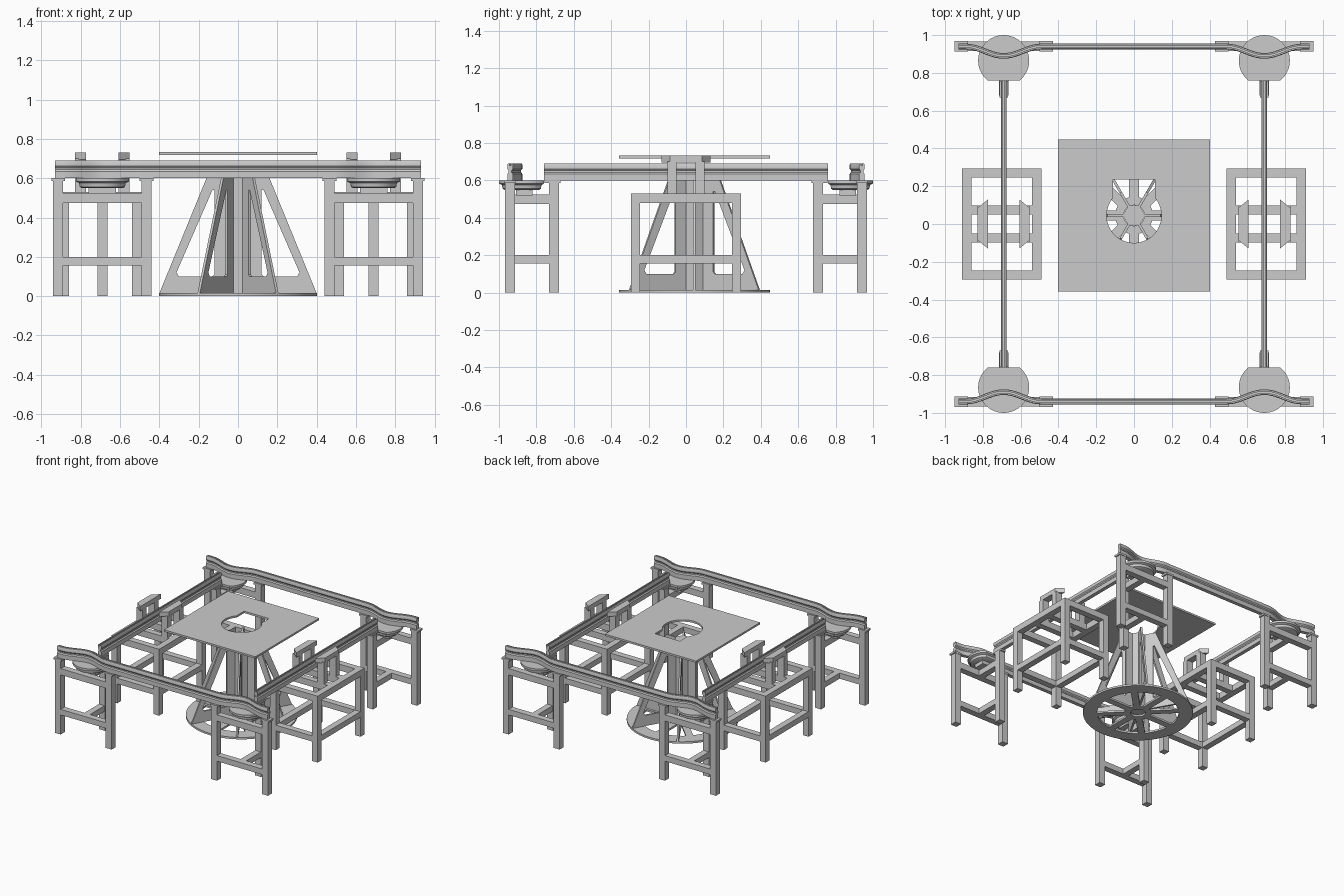
import bpy, bmesh, math
from math import sin, cos, pi, radians, asin
from mathutils import Matrix, Vector

if "Cube" in bpy.data.objects:
    bpy.data.objects.remove(bpy.data.objects["Cube"])

CY = 0.045     # y of the central pedestal
RX = 0.69      # x of the side rails


def add_mesh(name, bm, smooth=False):
    bmesh.ops.recalc_face_normals(bm, faces=bm.faces)
    me = bpy.data.meshes.new(name)
    bm.to_mesh(me)
    bm.free()
    ob = bpy.data.objects.new(name, me)
    bpy.context.collection.objects.link(ob)
    if smooth:
        bpy.ops.object.select_all(action='DESELECT')
        ob.select_set(True)
        bpy.context.view_layer.objects.active = ob
        bpy.ops.object.shade_smooth_by_angle(angle=radians(35))
    return ob


def boxes(name, items):
    """One object from boxes given as (x0, x1, y0, y1, z0, z1)."""
    bm = bmesh.new()
    for x0, x1, y0, y1, z0, z1 in items:
        m = Matrix.Translation(((x0 + x1) / 2, (y0 + y1) / 2, (z0 + z1) / 2))
        m = m @ Matrix.Diagonal((abs(x1 - x0), abs(y1 - y0), abs(z1 - z0), 1))
        bmesh.ops.create_cube(bm, size=1, matrix=m)
    return add_mesh(name, bm)


def sheet(name, loops, thick, matrix):
    """Flat plate with holes, cut from 2D outlines and centred on its plane."""
    cu = bpy.data.curves.new(name + "_outline", 'CURVE')
    cu.dimensions, cu.fill_mode, cu.extrude = '2D', 'BOTH', thick / 2
    for pts in loops:
        sp = cu.splines.new('POLY')
        sp.points.add(len(pts) - 1)
        for p, (x, y) in zip(sp.points, pts):
            p.co = (x, y, 0, 1)
        sp.use_cyclic_u = True
    tmp = bpy.data.objects.new(name + "_outline", cu)
    bpy.context.collection.objects.link(tmp)
    me = bpy.data.meshes.new_from_object(tmp.evaluated_get(bpy.context.evaluated_depsgraph_get()))
    bpy.data.objects.remove(tmp)
    bm = bmesh.new()
    bm.from_mesh(me)
    bpy.data.meshes.remove(me)
    bmesh.ops.remove_doubles(bm, verts=bm.verts, dist=1e-5)
    bm.transform(matrix)
    return add_mesh(name, bm, True)


def arc(r, a0, a1, n):
    return [(r * cos(a0 + (a1 - a0) * i / n), r * sin(a0 + (a1 - a0) * i / n)) for i in range(n + 1)]


def loft(name, rings, closed=True, smooth=True):
    """Skin a list of vertex rings, capping both ends."""
    bm = bmesh.new()
    vs = [[bm.verts.new(p) for p in ring] for ring in rings]
    n = len(vs[0])
    for a, b in zip(vs, vs[1:]):
        for i in range(n):
            bm.faces.new((a[i], a[(i + 1) % n], b[(i + 1) % n], b[i]))
    bm.faces.new(vs[0])
    bm.faces.new(vs[-1])
    return add_mesh(name, bm, smooth)


# Rail cross-section: waisted bar with a slot along the top
half = [(.015, .60), (.015, .635), (.008, .643), (.008, .653), (.015, .662), (.015, .685), (.012, .69), (.004, .69), (.004, .68)]
SECTION = half + [(-u, z) for u, z in reversed(half)]


def rail(name, path):
    rings = []
    for i, p in enumerate(path):
        d = (path[min(i + 1, len(path) - 1)] - path[max(i - 1, 0)]).normalized()
        side = Vector((d.y, -d.x))
        rings.append([(p.x + side.x * u, p.y + side.y * u, z) for u, z in SECTION])
    loft(name, rings)


# Front and back rails, bending inward over the corner discs
def bump(x):
    t = (abs(x) - RX) / 0.2
    return 0.05 * 0.5 * (1 + cos(pi * t)) if abs(t) < 1 else 0


xs = [-0.93] + [-0.89 + 0.02 * i for i in range(21)]
xs += [-x for x in reversed(xs)]
for s, label in ((-1, "front"), (1, "back")):
    rail(label + "_rail", [Vector((x, s * (0.94 - bump(x)))) for x in xs])

for sx, lr in ((-1, "left"), (1, "right")):
    # Straight side rail
    rail(lr + "_rail", [Vector((sx * RX, -0.76)), Vector((sx * RX, 0.76))])

    # Side table: legs, two tiers of frame bars, cross bars
    parts = []
    for x0, x1 in ((0.49, 0.54), (0.86, 0.91)):
        for y0, y1 in ((-0.295, -0.245), (0.245, 0.295)):
            parts.append((sx * x0, sx * x1, y0, y1, 0, 0.53))
    for z0, z1 in ((0.48, 0.53), (0.155, 0.2)):
        for x0 in (0.49, 0.86):
            parts.append((sx * x0, sx * (x0 + .05), -0.245, 0.245, z0, z1))
        for y0 in (-0.295, 0.245):
            parts.append((sx * 0.54, sx * 0.86, y0, y0 + .05, z0, z1))
    for y in (-0.075, 0.075):
        parts.append((sx * 0.54, sx * 0.86, y - .024, y + .024, 0.48, 0.53))
    boxes(lr + "_table", parts)

    # Clamp posts and tapered pads on each side of the rail
    for d, io in ((-1, "inner"), (1, "outer")):
        near, far = sx * (RX + d * 0.083), sx * (RX + d * 0.138)
        boxes(f"{lr}_{io}_posts", [(near, far, y - .024, y + .024, 0.53, 0.70) for y in (-0.075, 0.075)])
        pad = [(near, -0.13), (far, -0.085), (far, 0.085), (near, 0.13)]
        loft(f"{lr}_{io}_pad", [[(x, y, z) for x, y in pad] for z in (0.695, 0.732)], smooth=False)

    # Corner stands: three legs, T-shaped bars, cap plates, trimmed disc
    for sy, fb in ((-1, "front"), (1, "back")):
        name = f"{fb}_{lr}"
        parts = []
        for x in (0.465, 0.915):
            parts.append((sx * (x - .026), sx * (x + .026), sy * 0.915, sy * 0.967, 0, 0.585))
            parts.append((sx * (x - .035), sx * (x + .035), sy * 0.912, sy * 0.97, 0.585, 0.6))
        parts.append((sx * (RX - .026), sx * (RX + .026), sy * 0.68, sy * 0.732, 0, 0.585))
        parts.append((sx * (RX - .022), sx * (RX + .022), sy * 0.67, sy * 0.757, 0.585, 0.6))
        for z0, z1 in ((0.475, 0.525), (0.155, 0.2)):
            parts.append((sx * 0.491, sx * 0.889, sy * 0.916, sy * 0.966, z0, z1))
            parts.append((sx * (RX - .025), sx * (RX + .025), sy * 0.732, sy * 0.916, z0, z1))
        boxes(name + "_stand", parts)
        boxes(name + "_disc_mount", [(sx * (RX - .07), sx * (RX + .07), sy * 0.82, sy * 0.91, 0.52, 0.56)])
        a = asin(0.105 / 0.135)
        shape = arc(0.135, -a, pi + a, 40)
        rings = []
        for k, z in ((0.78, .55), (0.85, .556), (0.88, .575), (1, .583), (1, .60)):
            rings.append([(sx * RX + x * k, sy * (0.865 + y * k), z) for x, y in shape])
        loft(name + "_disc", rings)

# Square top plate with keyed round hole
a = math.acos(0.11 / 0.145)
hole = arc(0.145, pi - a, 2 * pi + a, 40) + [(0.11, 0.19), (-0.11, 0.19)]
square = [(-.403, -.403), (.403, -.403), (.403, .403), (-.403, .403)]
sheet("top_plate", [square, hole], 0.015, Matrix.Translation((0, CY, 0.726)))

# Spoked base wheel
loops = [arc(0.403, 0, 2 * pi, 72)[:-1], arc(0.055, 0, 2 * pi, 24)[:-1]]
for i in range(8):
    b, w = i * pi / 4, 0.026
    o, n = asin(w / 0.30), asin(w / 0.10)
    loops.append(arc(0.30, b + o, b + pi / 4 - o, 8) + arc(0.10, b + pi / 4 - n, b + n, 3))
sheet("base_wheel", loops, 0.015, Matrix.Translation((0, CY, 0.0075)))

# Hexagonal column
rings = [[(x, y + CY, z) for x, y in arc(0.06, 0, 2 * pi, 6)[:-1]] for z in (0.015, 0.65)]
loft("column", rings, smooth=False)

# Six tapered fins with triangular cut-outs
fin = [(0.05, 0.015), (0.40, 0.015), (0.14, 0.65), (0.05, 0.65)]
cut = [(0.12, 0.11), (0.13, 0.10), (0.30, 0.10), (0.313, 0.12), (0.13, 0.54), (0.12, 0.54)]
for i in range(6):
    m = Matrix.Translation((0, CY, 0)) @ Matrix.Rotation(i * pi / 3, 4, 'Z') @ Matrix.Rotation(pi / 2, 4, 'X')
    sheet(f"fin_{i + 1}", [fin, cut], 0.014, m)
